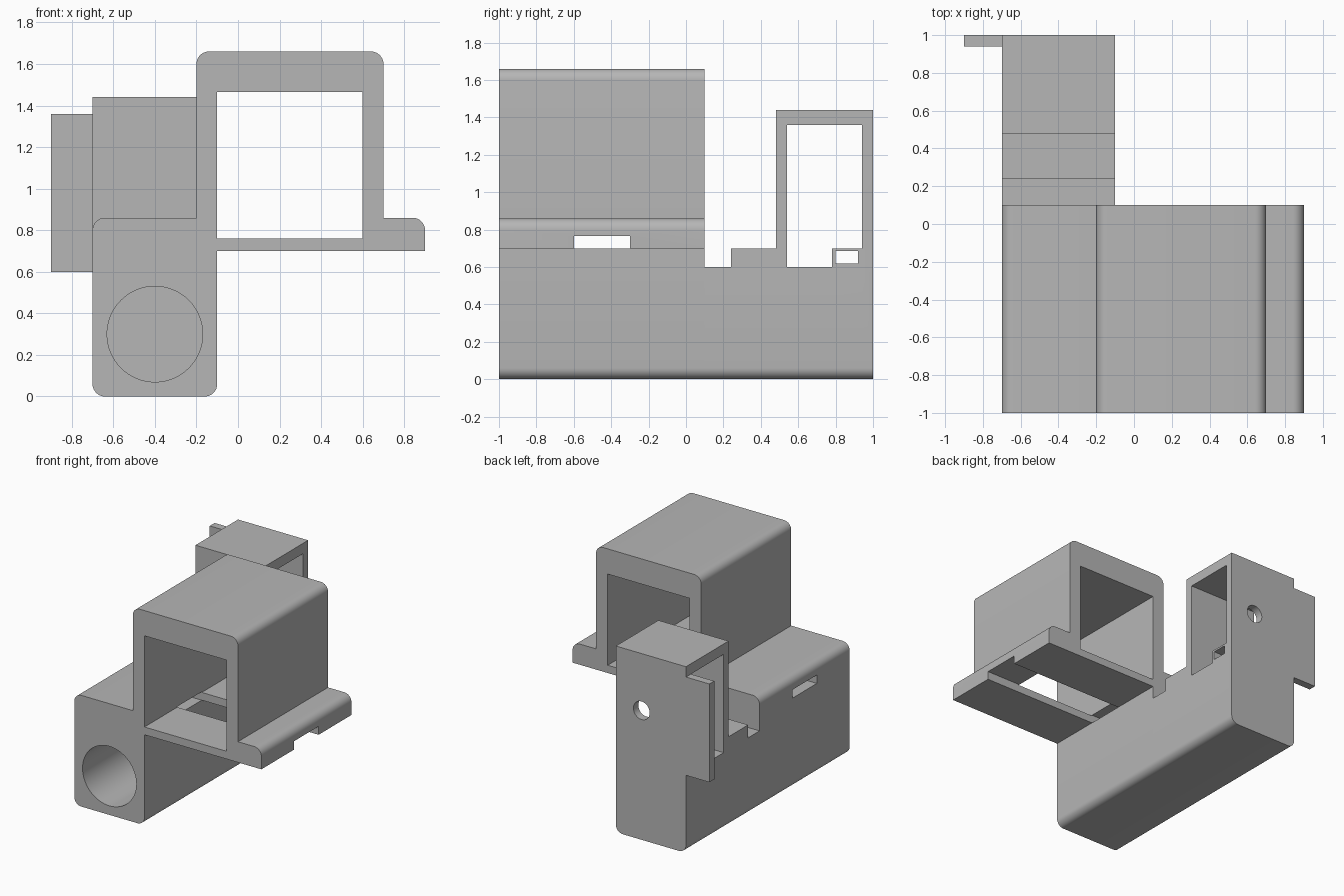
import bpy, bmesh
from math import sin, cos, pi
from mathutils import Vector

cube = bpy.data.objects.get("Cube")
if cube:
    bpy.data.objects.remove(cube)

grey = bpy.data.materials.new("plain_grey")
grey.use_nodes = True
COLOUR = (0.47, 0.47, 0.47, 1)
grey.diffuse_color = COLOUR
grey.node_tree.nodes["Principled BSDF"].inputs["Base Color"].default_value = COLOUR


def rounded(corners, steps=8):
    """Outline from (u, v, radius) right-angle corners."""
    out = []
    for i, (u, v, r) in enumerate(corners):
        p = Vector((u, v))
        if r == 0:
            out.append(p)
            continue
        before = (Vector(corners[i - 1][:2]) - p).normalized()
        after = (Vector(corners[(i + 1) % len(corners)][:2]) - p).normalized()
        c = p + r * (before + after)
        for k in range(steps + 1):
            t = pi / 2 * k / steps
            out.append(c - r * (after * cos(t) + before * sin(t)))
    return out


def circle(u, v, r, n=64):
    return [(u + r * cos(2 * pi * k / n), v + r * sin(2 * pi * k / n)) for k in range(n)]


def rect(u0, u1, v0, v1):
    return [(u0, v0), (u1, v0), (u1, v1), (u0, v1)]


def prism(name, outline, axis, start, end):
    """Extrude an (x, z) outline along y, or a (y, z) outline along x."""
    def place(u, v, d):
        return (u, d, v) if axis == "y" else (d, u, v)
    bm = bmesh.new()
    rings = [[bm.verts.new(place(u, v, d)) for u, v in outline] for d in (start, end)]
    n = len(outline)
    for ring in rings:
        bm.faces.new(ring)
    for i in range(n):
        j = (i + 1) % n
        bm.faces.new((rings[0][i], rings[0][j], rings[1][j], rings[1][i]))
    bmesh.ops.recalc_face_normals(bm, faces=bm.faces)
    mesh = bpy.data.meshes.new(name)
    bm.to_mesh(mesh)
    bm.free()
    mesh.materials.append(grey)
    ob = bpy.data.objects.new(name, mesh)
    bpy.context.collection.objects.link(ob)
    return ob


def cut(target, outline, axis, start, end):
    """Subtract a prism from the target and bake the result."""
    cutter = prism("cutter", outline, axis, start, end)
    mod = target.modifiers.new("cut", "BOOLEAN")
    mod.operation = "DIFFERENCE"
    mod.solver = "EXACT"
    mod.object = cutter
    dg = bpy.context.evaluated_depsgraph_get()
    mesh = bpy.data.meshes.new_from_object(target.evaluated_get(dg))
    target.modifiers.clear()
    target.data = mesh
    bpy.data.objects.remove(cutter)


R = 0.06
BORE = circle(-0.4, 0.3, 0.23)

# Front housing: tube block, square tunnel and side shelf in one section
front = prism("front_housing", rounded([
    (-0.7, 0, R), (-0.1, 0, R), (-0.1, 0.7, 0), (0.9, 0.7, 0), (0.9, 0.86, R),
    (0.7, 0.86, 0), (0.7, 1.66, R), (-0.2, 1.66, R), (-0.2, 0.86, 0), (-0.7, 0.86, R),
]), "y", -1, 0.1)
cut(front, rect(-0.1, 0.6, 0.76, 1.465), "y", -1.2, 0.3)   # tunnel
cut(front, BORE, "y", -1.2, 0.3)                           # round bore
cut(front, rect(-0.6, -0.3, 0.6999, 0.765), "x", -1.2, 1.2)  # strap slot

# Rear housing: stepped base rising into an open tower
rear = prism("rear_tower", rounded([
    (-0.7, 0, R), (-0.1, 0, R), (-0.1, 1.44, 0), (-0.7, 1.44, 0),
]), "y", 0.1, 1)
cut(rear, [(0, 0.6), (0.24, 0.6), (0.24, 0.7), (0.48, 0.7), (0.48, 1.6), (0, 1.6)],
    "x", -1, 0.2)                                          # steps before the tower
cut(rear, [(0.54, 0.6), (0.78, 0.6), (0.78, 0.7), (0.94, 0.7), (0.94, 1.36), (0.54, 1.36)],
    "x", -1, 0.2)                                          # tower window
cut(rear, rect(0.8, 0.92, 0.62, 0.685), "x", -1, 0.2)      # tie slot
cut(rear, BORE, "y", 0, 0.94)                              # blind end of the bore
cut(rear, circle(-0.32, 1.0, 0.07, 32), "y", 0.8, 1.2)     # cable hole

# Side tab on the back wall
tab = prism("side_tab", rect(-0.9, -0.7, 0.6, 1.36), "y", 0.94, 1)

# Smooth rounded edges, keep the rest crisp
bpy.ops.object.select_all(action="DESELECT")
for ob in (front, rear, tab):
    ob.select_set(True)
bpy.context.view_layer.objects.active = front
bpy.ops.object.shade_smooth_by_angle(angle=pi / 6)
